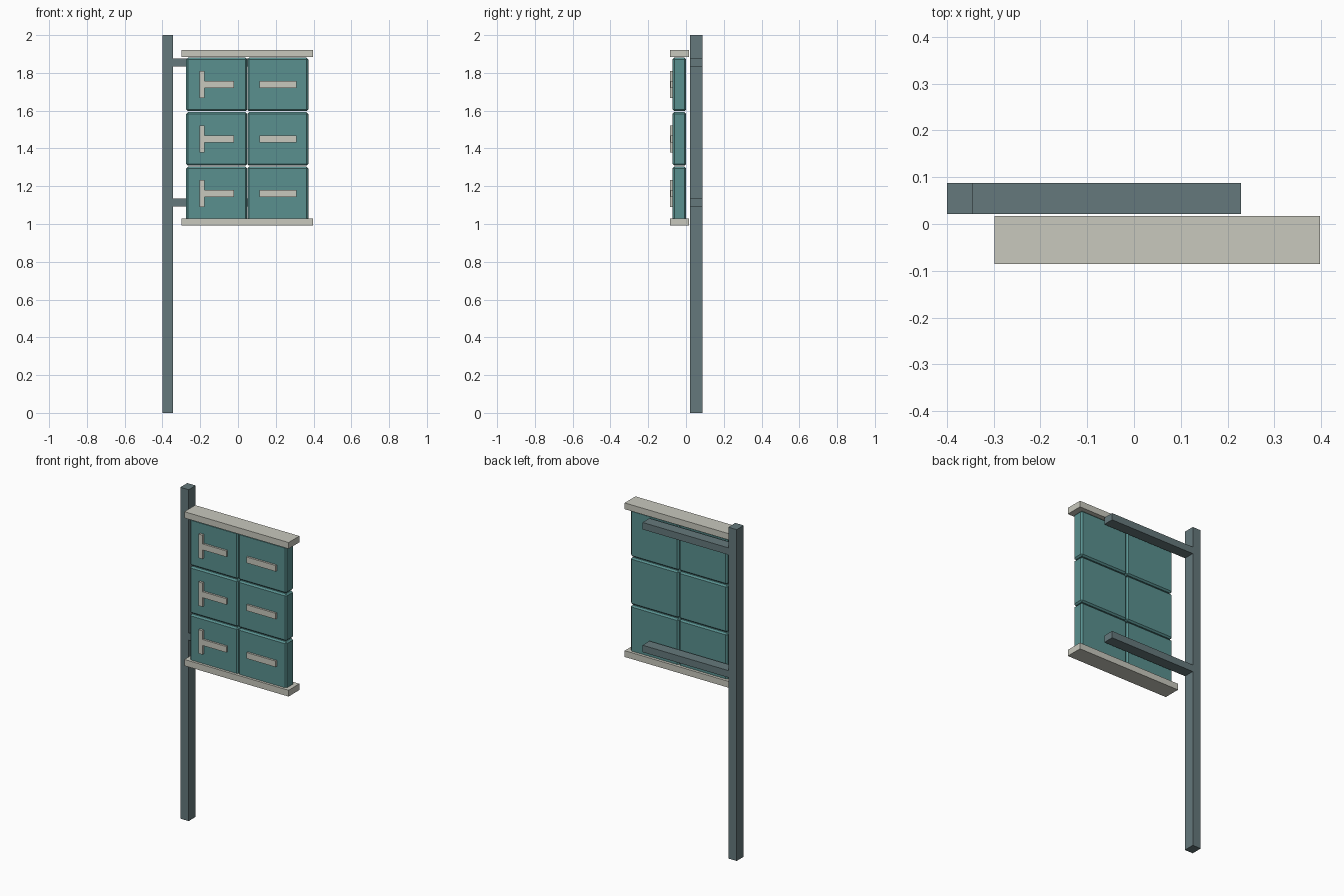
import bpy
import bmesh
from mathutils import Vector

cube = bpy.data.objects.get("Cube")
if cube:
    bpy.data.objects.remove(cube, do_unlink=True)


def material(name, rgb):
    mat = bpy.data.materials.new(name)
    mat.use_nodes = True
    color = (*rgb, 1.0)
    mat.diffuse_color = color
    mat.node_tree.nodes["Principled BSDF"].inputs["Base Color"].default_value = color
    return mat


slate = material("slate_metal", (0.13, 0.19, 0.2))
teal = material("teal_panel", (0.1, 0.28, 0.275))
cream = material("cream_trim", (0.58, 0.58, 0.51))


def box(name, x, y, z, mat, chamfer=0):
    """Box spanning the (low, high) range on each axis, with optional chamfered edges."""
    low, high = (Vector(v) for v in zip(x, y, z))
    bm = bmesh.new()
    bmesh.ops.create_cube(bm, size=1)
    bmesh.ops.scale(bm, vec=high - low, verts=bm.verts)
    bmesh.ops.translate(bm, vec=(low + high) / 2, verts=bm.verts)
    if chamfer:
        bmesh.ops.bevel(bm, geom=bm.edges[:], offset=chamfer, segments=1,
                        affect='EDGES', profile=0.5)
    mesh = bpy.data.meshes.new(name)
    bm.to_mesh(mesh)
    bm.free()
    mesh.materials.append(mat)
    obj = bpy.data.objects.new(name, mesh)
    bpy.context.collection.objects.link(obj)
    return obj


# Post and its two support arms
depth = (0.021, 0.088)
box("post", (-0.4, -0.344), depth, (0, 2), slate)
for name, z in (("upper_arm", 1.854), ("lower_arm", 1.113)):
    box(name, (-0.399, 0.229), (0.0215, 0.0875), (z - 0.021, z + 0.021), slate)

# Top and bottom rails
for name, z in (("top_rail", 1.902), ("bottom_rail", 1.01)):
    box(name, (-0.298, 0.398), (-0.086, 0.017), (z - 0.019, z + 0.019), cream)

# Three rows of paired panels with raised marks
for row in range(3):
    z = 1.739 - row * 0.2885
    for side, x in (("right", -0.113), ("left", 0.211)):
        box(f"{side}_panel_{row}", (x - 0.161, x + 0.161), (-0.071, 0),
            (z - 0.142, z + 0.142), teal, chamfer=0.009)
    bar_z = (z - 0.018, z + 0.018)
    box(f"left_bar_{row}", (0.115, 0.309), (-0.083, -0.068), bar_z, cream)
    box(f"right_bar_{row}", (-0.19, -0.02), (-0.083, -0.068), bar_z, cream)
    box(f"right_crossbar_{row}", (-0.204, -0.178), (-0.086, -0.068),
        (z - 0.072, z + 0.072), cream)
